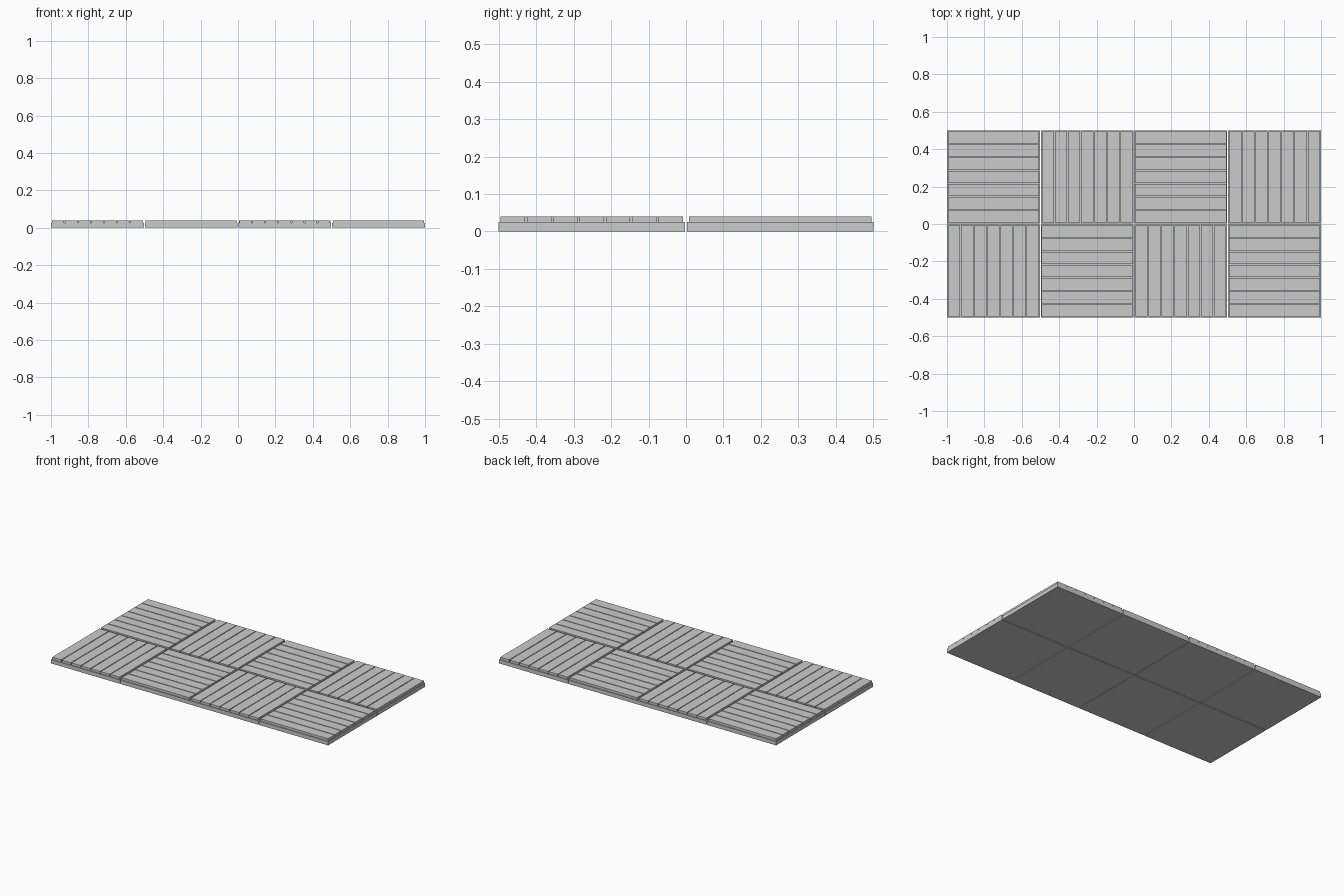
import bpy, bmesh
from mathutils import Matrix

if "Cube" in bpy.data.objects:
    bpy.data.objects.remove(bpy.data.objects["Cube"])

TILE = 0.497      # base edge length
BASE_H = 0.025
TOP = 0.04
SLATS = 7
SPAN = 0.486      # width of the slat field
GAP = 0.005
SLAT_L = 0.488


def add_box(bm, cx, cy, sx, sy, z0, z1):
    m = Matrix.Translation((cx, cy, (z0 + z1) / 2)) @ Matrix.Diagonal((sx, sy, z1 - z0, 1))
    bmesh.ops.create_cube(bm, size=1, matrix=m)


def finish(bm, name):
    me = bpy.data.meshes.new(name)
    bm.to_mesh(me)
    bm.free()
    ob = bpy.data.objects.new(name, me)
    bpy.context.collection.objects.link(ob)
    return ob


slat_w = (SPAN - GAP * (SLATS - 1)) / SLATS

for row in range(2):
    for col in range(4):
        cx, cy = -0.75 + 0.5 * col, -0.25 + 0.5 * row
        # outer edges reach the full footprint
        cx += {0: -0.0015, 3: 0.0015}.get(col, 0)
        cy += -0.0015 if row == 0 else 0.0015

        # tile base
        bm = bmesh.new()
        add_box(bm, cx, cy, TILE, TILE, 0, BASE_H)
        finish(bm, f"tile_base_{row}_{col}")

        # slats, direction alternating like a checkerboard
        bm = bmesh.new()
        for i in range(SLATS):
            o = -SPAN / 2 + slat_w / 2 + i * (slat_w + GAP)
            if (row + col) % 2 == 0:
                add_box(bm, cx + o, cy, slat_w, SLAT_L, BASE_H, TOP)
            else:
                add_box(bm, cx, cy + o, SLAT_L, slat_w, BASE_H, TOP)
        finish(bm, f"tile_slats_{row}_{col}")
